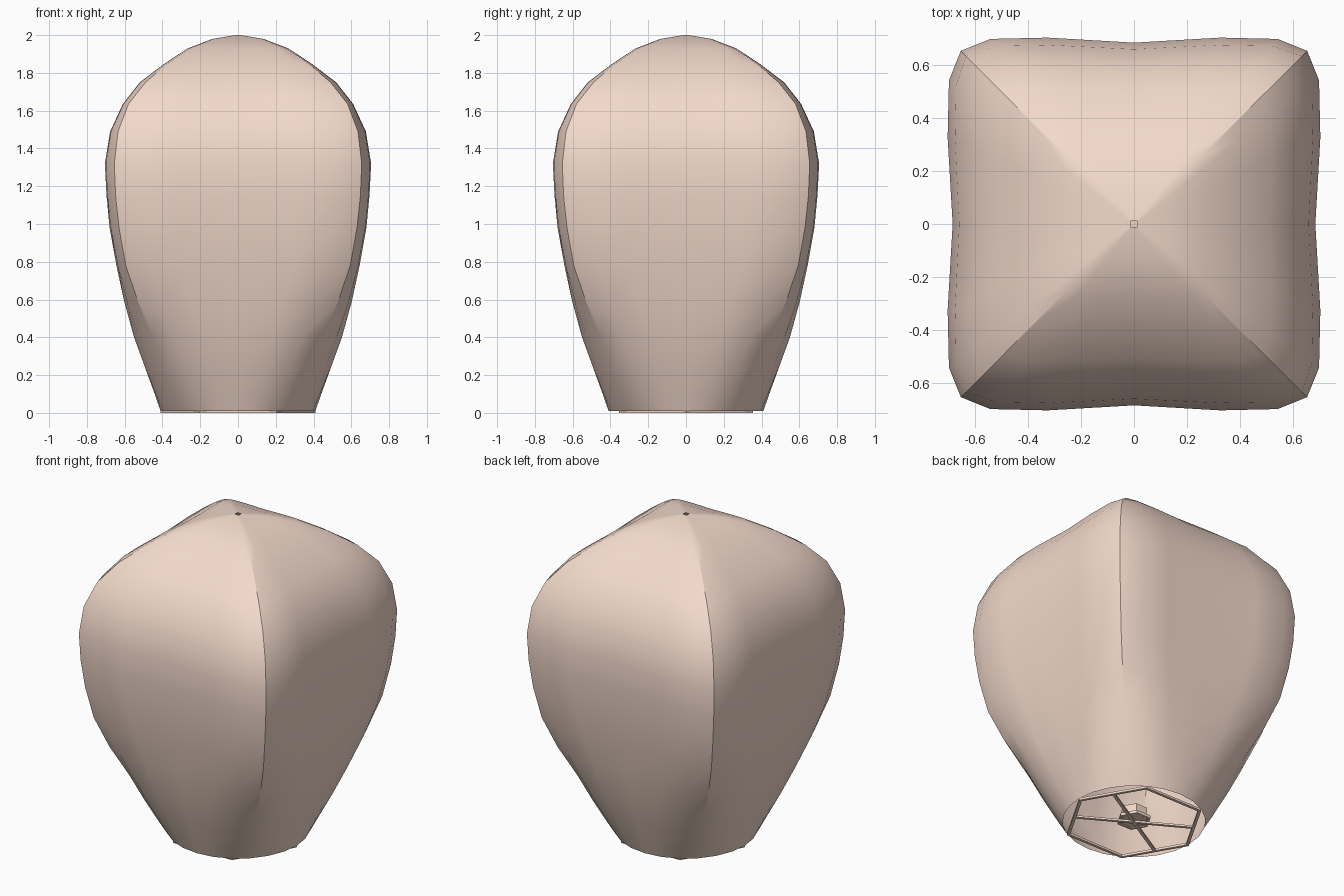
import bpy, bmesh
from math import sin, cos, pi, radians
from mathutils import Matrix

if "Cube" in bpy.data.objects:
    bpy.data.objects.remove(bpy.data.objects["Cube"])


def material(name, col):
    m = bpy.data.materials.new(name)
    m.diffuse_color = (*col, 1)
    m.use_nodes = True
    m.node_tree.nodes["Principled BSDF"].inputs["Base Color"].default_value = m.diffuse_color
    return m


PAPER = material("paper", (0.9, 0.7, 0.6))


def finish(bm, name, angle=None):
    me = bpy.data.meshes.new(name)
    bm.to_mesh(me)
    bm.free()
    ob = bpy.data.objects.new(name, me)
    bpy.context.collection.objects.link(ob)
    me.materials.append(PAPER)
    if angle:
        bpy.ops.object.select_all(action='DESELECT')
        ob.select_set(True)
        bpy.context.view_layer.objects.active = ob
        bpy.ops.object.shade_smooth_by_angle(angle=radians(angle))
    return ob


# Paper envelope: four gores, levels are (z, corner, widest, squareness)
LEVELS = [(0.01, 0.29, 0.41, 0), (0.085, 0.323, 0.44, 0.1),
          (0.24, 0.387, 0.502, 0.25), (0.4, 0.448, 0.558, 0.4),
          (0.59, 0.53, 0.606, 0.6), (0.78, 0.594, 0.645, 0.8),
          (0.98, 0.63, 0.68, 0.95), (1.15, 0.648, 0.696, 1), (1.32, 0.655, 0.705, 1),
          (1.49, 0.635, 0.677, 1), (1.635, 0.58, 0.61, 1),
          (1.75, 0.49, 0.52, 1), (1.85, 0.372, 0.388, 1),
          (1.93, 0.255, 0.266, 1), (1.98, 0.13, 0.135, 1), (2.0, 0.012, 0.0125, 1)]
U_ROUND, U_SQUARE = (0, 0.366, 0.707, 1), (0, 0.5, 0.83, 1)
F_ROUND, F_SQUARE = (1, 0.883, 0.542, 0), (0.62, 1, 0.9, 0)


def section(corner, widest, w):
    half = []
    for i in range(4):
        u = U_ROUND[i] * (1 - w) + U_SQUARE[i] * w
        f = F_ROUND[i] * (1 - w) + F_SQUARE[i] * w
        half.append((corner + (widest - corner) * f, corner * u))
    side = [(d, -l) for d, l in half[:0:-1]] + half[:-1]
    pts = []
    for k in range(4):
        for d, l in side:
            for _ in range(k):
                d, l = -l, d
            pts.append((d, l))
    return pts


bm = bmesh.new()
rings = [[bm.verts.new((x, y, z)) for x, y in section(c, m, w)]
         for z, c, m, w in LEVELS]
for a, b in zip(rings, rings[1:]):
    n = len(a)
    for i in range(n):
        j = (i + 1) % n
        bm.faces.new((a[i], a[j], b[j], b[i]))
finish(bm, "paper_envelope", 24)


# Hexagonal band with its corners on the x axis
def hex_band(name, outer, inner, z0, z1):
    bm = bmesh.new()
    loops = [[bm.verts.new((r * cos(k * pi / 3), r * sin(k * pi / 3), z))
              for k in range(6)]
             for r, z in ((outer, z0), (outer, z1), (inner, z1), (inner, z0))]
    for i in range(4):
        a, b = loops[i], loops[(i + 1) % 4]
        for k in range(6):
            j = (k + 1) % 6
            bm.faces.new((a[k], a[j], b[j], b[k]))
    return finish(bm, name)


hex_band("bottom_frame", 0.41, 0.39, 0.0, 0.014)

# Cross bars between opposite frame sides
for i, deg in enumerate((30, -30)):
    bm = bmesh.new()
    bmesh.ops.create_cube(bm, size=1, matrix=Matrix.Rotation(radians(deg), 4, 'Z')
                          @ Matrix.Translation((0, 0, 0.007))
                          @ Matrix.Diagonal((0.69, 0.018, 0.012, 1)))
    finish(bm, f"cross_bar_{i + 1}")

# Fuel holder and fuel block in the middle
hex_band("fuel_holder", 0.10, 0.085, 0.012, 0.03)
bm = bmesh.new()
bmesh.ops.create_cone(bm, cap_ends=True, segments=6, radius1=0.08, radius2=0.08,
                      depth=0.07, matrix=Matrix.Translation((0, 0, 0.05))
                      @ Matrix.Rotation(pi / 6, 4, 'Z'))
finish(bm, "fuel_block")
